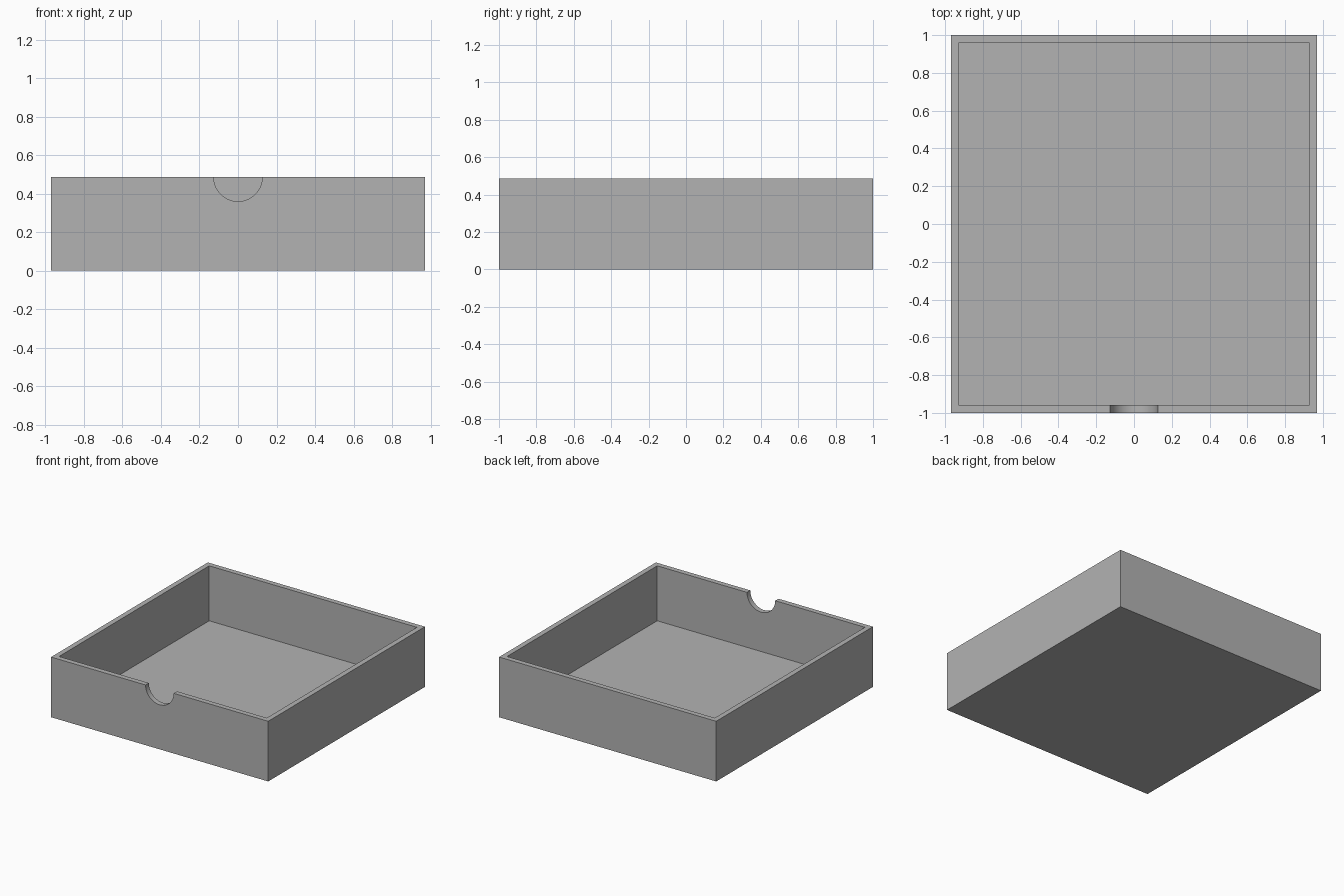
import bpy
import math

WIDTH, DEPTH, HEIGHT = 1.94, 2.0, 0.486
WALL, FLOOR = 0.042, 0.042
NOTCH_RADIUS = 0.126

if "Cube" in bpy.data.objects:
    bpy.data.objects.remove(bpy.data.objects["Cube"], do_unlink=True)

# Single grey material
grey = bpy.data.materials.new("plain grey")
grey.use_nodes = True
colour = (0.45, 0.45, 0.45, 1)
grey.diffuse_color = colour
grey.node_tree.nodes["Principled BSDF"].inputs["Base Color"].default_value = colour


def box(name, size, bottom):
    bpy.ops.mesh.primitive_cube_add(size=1, location=(0, 0, bottom + size[2] / 2))
    obj = bpy.context.object
    obj.name = name
    obj.scale = size
    bpy.ops.object.transform_apply(location=True, rotation=True, scale=True)
    obj.data.materials.append(grey)
    return obj


def cut(target, cutter):
    cutter.hide_render = True
    mod = target.modifiers.new(cutter.name, "BOOLEAN")
    mod.operation = "DIFFERENCE"
    mod.solver = "EXACT"
    mod.object = cutter
    bpy.context.view_layer.objects.active = target
    bpy.ops.object.modifier_apply(modifier=mod.name)
    bpy.data.objects.remove(cutter, do_unlink=True)


# Open tray: solid block with the inside hollowed out
tray = box("tray", (WIDTH, DEPTH, HEIGHT), 0)
cavity = box("cavity_cutter", (WIDTH - 2 * WALL, DEPTH - 2 * WALL, HEIGHT), FLOOR)
cut(tray, cavity)

# Half-round finger notch in the front rim
bpy.ops.mesh.primitive_cylinder_add(
    vertices=64, radius=NOTCH_RADIUS, depth=WALL * 4,
    location=(0, -DEPTH / 2, HEIGHT), rotation=(math.pi / 2, 0, 0))
notch = bpy.context.object
notch.name = "notch_cutter"
notch.data.materials.append(grey)
cut(tray, notch)

# Smooth notch, crisp box edges
bpy.ops.object.select_all(action="DESELECT")
tray.select_set(True)
bpy.context.view_layer.objects.active = tray
bpy.ops.object.shade_smooth_by_angle(angle=math.radians(30))
